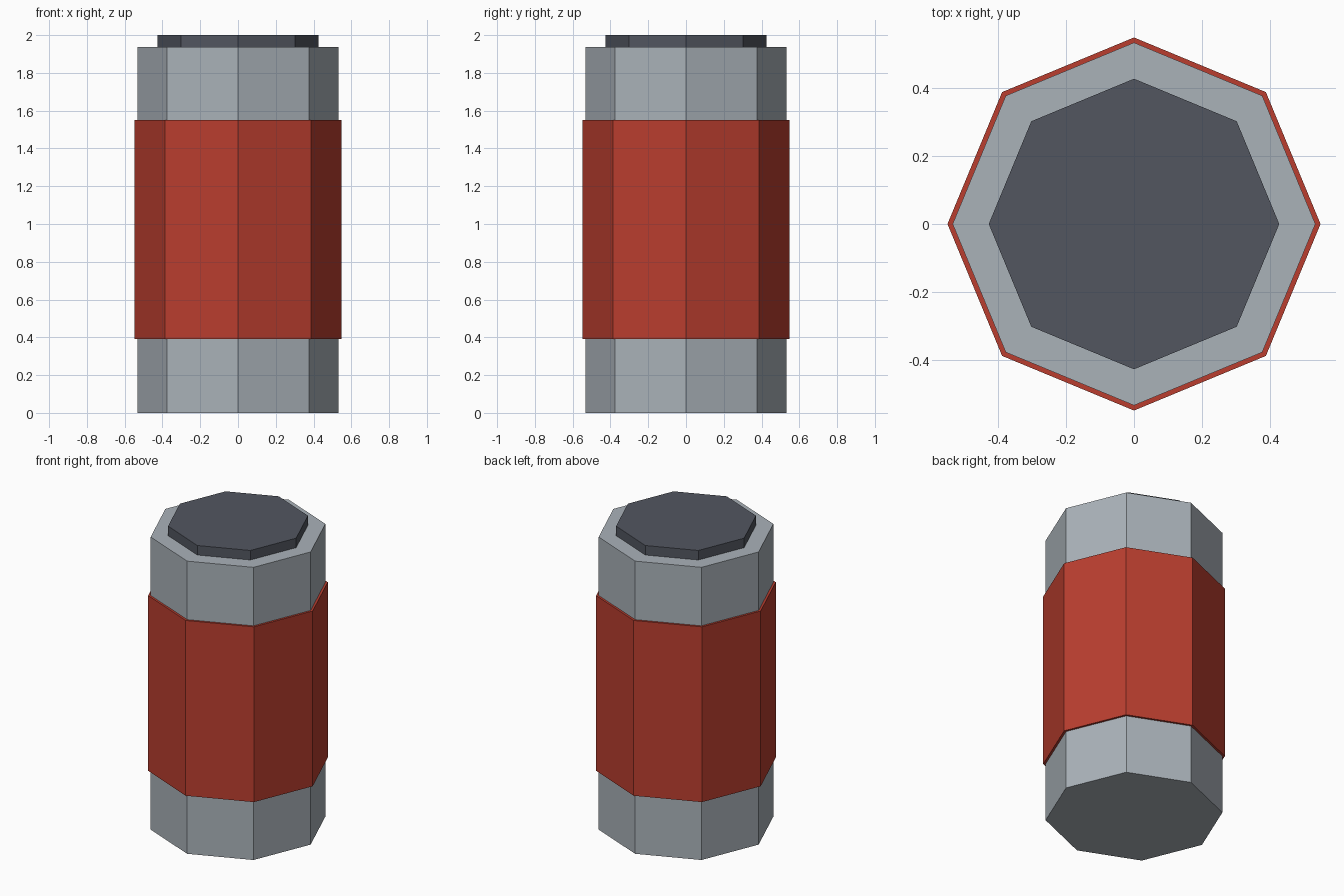
import bpy
import bmesh
from mathutils import Matrix

if "Cube" in bpy.data.objects:
    bpy.data.objects.remove(bpy.data.objects["Cube"])

SIDES = 8


def material(name, rgb):
    m = bpy.data.materials.new(name)
    m.diffuse_color = (*rgb, 1.0)
    m.use_nodes = True
    m.node_tree.nodes["Principled BSDF"].inputs["Base Color"].default_value = m.diffuse_color
    return m


def prism(name, radius, z0, z1, mat):
    """Upright octagonal prism with corners on the x and y axes."""
    bm = bmesh.new()
    bmesh.ops.create_cone(bm, cap_ends=True, segments=SIDES, radius1=radius,
                          radius2=radius, depth=z1 - z0,
                          matrix=Matrix.Translation((0, 0, (z0 + z1) / 2)))
    mesh = bpy.data.meshes.new(name)
    bm.to_mesh(mesh)
    bm.free()
    mesh.materials.append(mat)
    obj = bpy.data.objects.new(name, mesh)
    bpy.context.collection.objects.link(obj)
    return obj


grey = material("light grey metal", (0.402, 0.445, 0.485))
red = material("red band", (0.491, 0.048, 0.028))
dark = material("dark grey cap", (0.084, 0.093, 0.117))

# Canister body, the slightly wider wrap around it, and the raised lid
prism("body", 0.532, 0.0, 1.937, grey)
prism("wrap_band", 0.547, 0.39, 1.55, red)
prism("lid", 0.426, 1.937, 2.0, dark)
